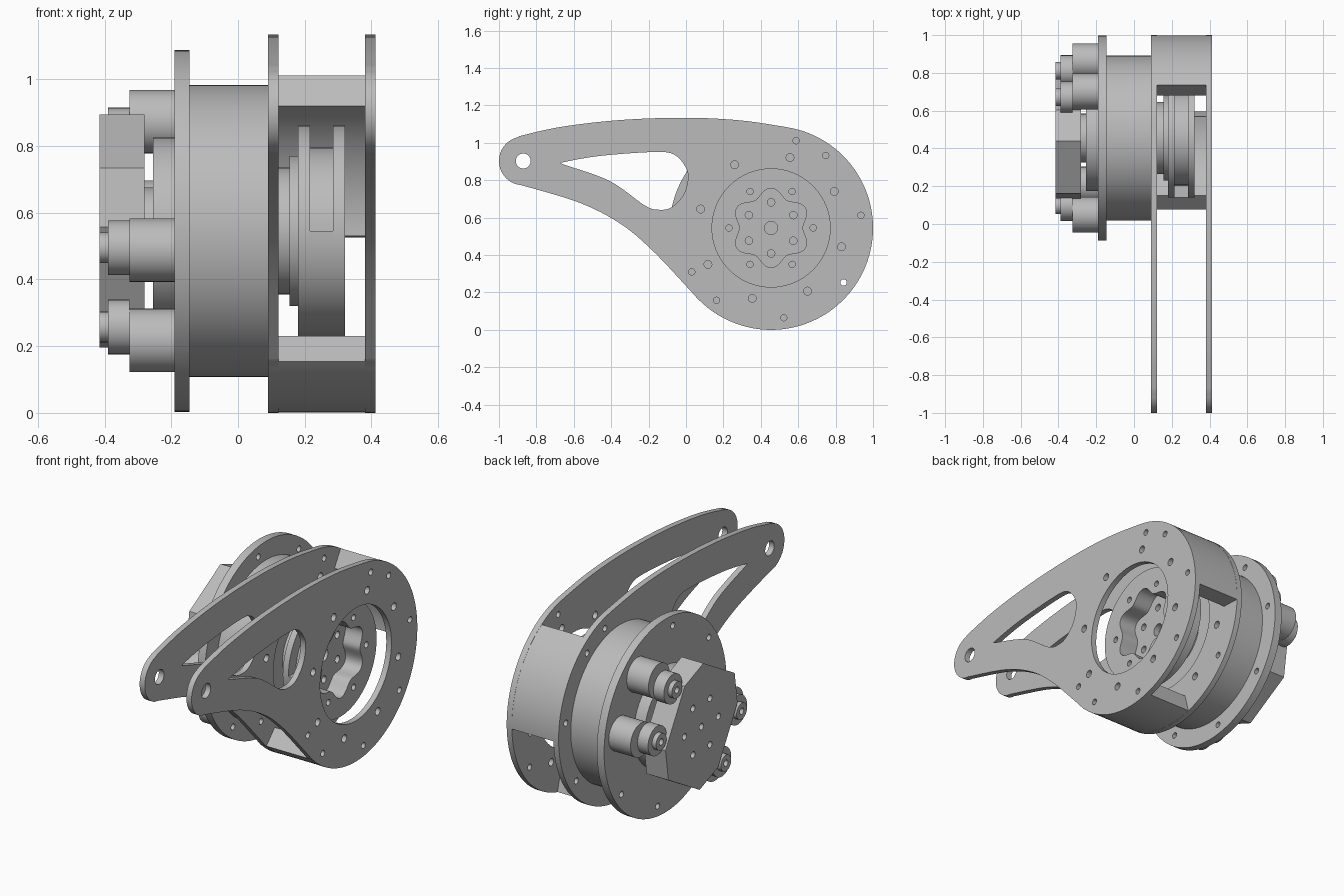
import bpy, bmesh, math
from mathutils import Matrix, Vector

if "Cube" in bpy.data.objects:
    bpy.data.objects.remove(bpy.data.objects["Cube"])

CY, CZ = 0.455, 0.545            # main axle position in the side plane
metal = bpy.data.materials.new("grey_metal")
metal.diffuse_color = (0.5, 0.5, 0.5, 1)
metal.use_nodes = True
metal.node_tree.nodes["Principled BSDF"].inputs["Base Color"].default_value = metal.diffuse_color
TO_SIDE = Matrix(((0, 0, 1, 0), (1, 0, 0, 0), (0, 1, 0, 0), (0, 0, 0, 1)))


def polar(r, deg, c=(CY, CZ)):
    a = math.radians(deg)
    return (c[0] + r * math.cos(a), c[1] + r * math.sin(a))


def circle(r, c=(CY, CZ), n=64):
    return [polar(r, 360 * i / n, c) for i in range(n)]


def arc(r, a0, a1, n=32, c=(CY, CZ)):
    return [polar(r, a0 + (a1 - a0) * i / n, c) for i in range(n + 1)]


def smooth(pts, closed=False, n=6):
    """Catmull-Rom curve through the points."""
    p = [Vector(q) for q in pts]
    p = [p[-1]] + p + p[:2] if closed else [p[0]] + p + [p[-1]]
    out = []
    for a, b, c, d in zip(p, p[1:], p[2:], p[3:]):
        for i in range(n):
            t = i / n
            q = 0.5 * (2 * b + (c - a) * t + (2 * a - 5 * b + 4 * c - d) * t * t
                       + (3 * b - a - 3 * c + d) * t ** 3)
            out.append(tuple(q))
    return out if closed else out + [tuple(p[-2])]


def prism(name, x0, x1, *loops):
    """Extrude a side profile (first loop) with holes (other loops) along x."""
    cu = bpy.data.curves.new(name, 'CURVE')
    cu.dimensions, cu.fill_mode = '2D', 'BOTH'
    cu.extrude = (x1 - x0) / 2
    for loop in loops:
        s = cu.splines.new('POLY')
        s.points.add(len(loop) - 1)
        for pt, (u, v) in zip(s.points, loop):
            pt.co = (u, v, 0, 1)
        s.use_cyclic_u = True
    tmp = bpy.data.objects.new(name + "_curve", cu)
    bpy.context.collection.objects.link(tmp)
    dg = bpy.context.evaluated_depsgraph_get()
    me = bpy.data.meshes.new_from_object(tmp.evaluated_get(dg))
    bpy.data.objects.remove(tmp)
    me.transform(Matrix.Translation(((x0 + x1) / 2, 0, 0)) @ TO_SIDE)
    bm = bmesh.new()
    bm.from_mesh(me)
    bmesh.ops.remove_doubles(bm, verts=bm.verts, dist=1e-5)
    bmesh.ops.recalc_face_normals(bm, faces=bm.faces)
    bm.to_mesh(me)
    bm.free()
    me.materials.clear()
    me.materials.append(metal)
    ob = bpy.data.objects.new(name, me)
    bpy.context.collection.objects.link(ob)
    bpy.ops.object.select_all(action='DESELECT')
    ob.select_set(True)
    bpy.context.view_layer.objects.active = ob
    bpy.ops.object.shade_smooth_by_angle(angle=math.radians(30))
    return ob


# Bolt patterns
outer_bolts = [circle(0.017, polar(0.485, a), 16) for a in (74, 53, 8, -37, 278, 233, 209)]
inner_bolts = [circle(0.021, polar(0.39, -15 + 45 * k), 16) for k in range(8)]

# Lever side plates
tip = (-0.87, 0.903)
upper = smooth([(-0.89, 1.036), (-0.67, 1.085), (-0.35, 1.122), (0, 1.134), (0.29, 1.12), (0.52, 1.087)])
lower = smooth([(0.07, 0.157), (0, 0.235), (-0.18, 0.425), (-0.35, 0.567), (-0.57, 0.68), (-0.885, 0.775)])
outline = upper + arc(0.545, 78, -134, 72) + lower + arc(0.13, 255, 105, 24, tip)
window = smooth([(-0.66, 0.895), (-0.46, 0.93), (-0.165, 0.951), (-0.06, 0.935), (0, 0.865),
                 (0.01, 0.80), (-0.015, 0.72), (-0.075, 0.657), (-0.14, 0.642),
                 (-0.22, 0.665), (-0.41, 0.797), (-0.655, 0.885)], True)
for name, x0 in (("inner_plate", 0.09), ("outer_plate", 0.38)):
    prism(name, x0, x0 + 0.032, outline, window, circle(0.316), circle(0.04, tip, 32),
          *outer_bolts, *inner_bolts)

# Curved spacers joining the plates
for name, a0, a1 in (("back_spacer", -2, 59), ("bottom_spacer", 226, 285)):
    prism(name, 0.122, 0.38, arc(0.544, a0, a1) + arc(0.437, a1, a0))

# Gearbox drum and mounting flange
prism("drum", -0.145, 0.09, circle(0.437, n=96))
flange_bolts = [circle(0.017, polar(0.485, 8 + 45 * k), 16) for k in range(8)]
prism("flange", -0.19, -0.145, circle(0.542, n=96), *flange_bolts)

# Output hub
prism("hub", 0.09, 0.155, circle(0.19))
prism("hub_collar", 0.155, 0.18, circle(0.225))

# Grooved pulley with a six-lobed pocket
lobed = [polar(0.19 + 0.022 * math.cos(6 * math.radians(3 * i - 30)), 3 * i) for i in range(120)]
rim_bolts = [circle(0.017, polar(0.225, 60 * k), 16) for k in range(6)]
hub_bolts = [circle(0.02, polar(0.137, 30 + 60 * k), 16) for k in range(6)]
prism("pulley_floor", 0.18, 0.215, circle(0.316), circle(0.035, n=24), *hub_bolts)
prism("pulley_core", 0.215, 0.285, arc(0.25, 0, 180) + arc(0.316, 180, 360), lobed, *rim_bolts)
prism("pulley_rim", 0.285, 0.32, circle(0.316), lobed, *rim_bolts)

# Motor body behind the flange
prism("motor_disc", -0.255, -0.19, circle(0.28))
prism("motor_neck", -0.28, -0.255, circle(0.13, n=32))

# Motor end cover, an eight-sided plate turned by 30 degrees
corners = [(0.27, 0.17), (0.16, 0.31), (-0.16, 0.31), (-0.27, 0.17),
           (-0.27, -0.17), (-0.16, -0.31), (0.16, -0.31), (0.27, -0.17)]
c30, s30 = math.cos(math.radians(30)), math.sin(math.radians(30))
cover = [(CY + u * c30 - v * s30, CZ + u * s30 + v * c30) for u, v in corners]
cover_bolts = [circle(0.018, polar(0.15, 60 * k), 16) for k in range(6)]
prism("motor_cover", -0.415, -0.28, cover, circle(0.018, n=16), *cover_bolts)

# Standoff posts with caps and bolt heads
for a in (8, 53, 188, 233):
    prism("post", -0.325, -0.19, circle(0.095, polar(0.41, a), 40))
    prism("post_cap", -0.39, -0.325, circle(0.082, polar(0.36, a), 32))
    prism("bolt_head", -0.415, -0.39, circle(0.046, polar(0.36, a), 24), circle(0.018, polar(0.36, a), 16))
